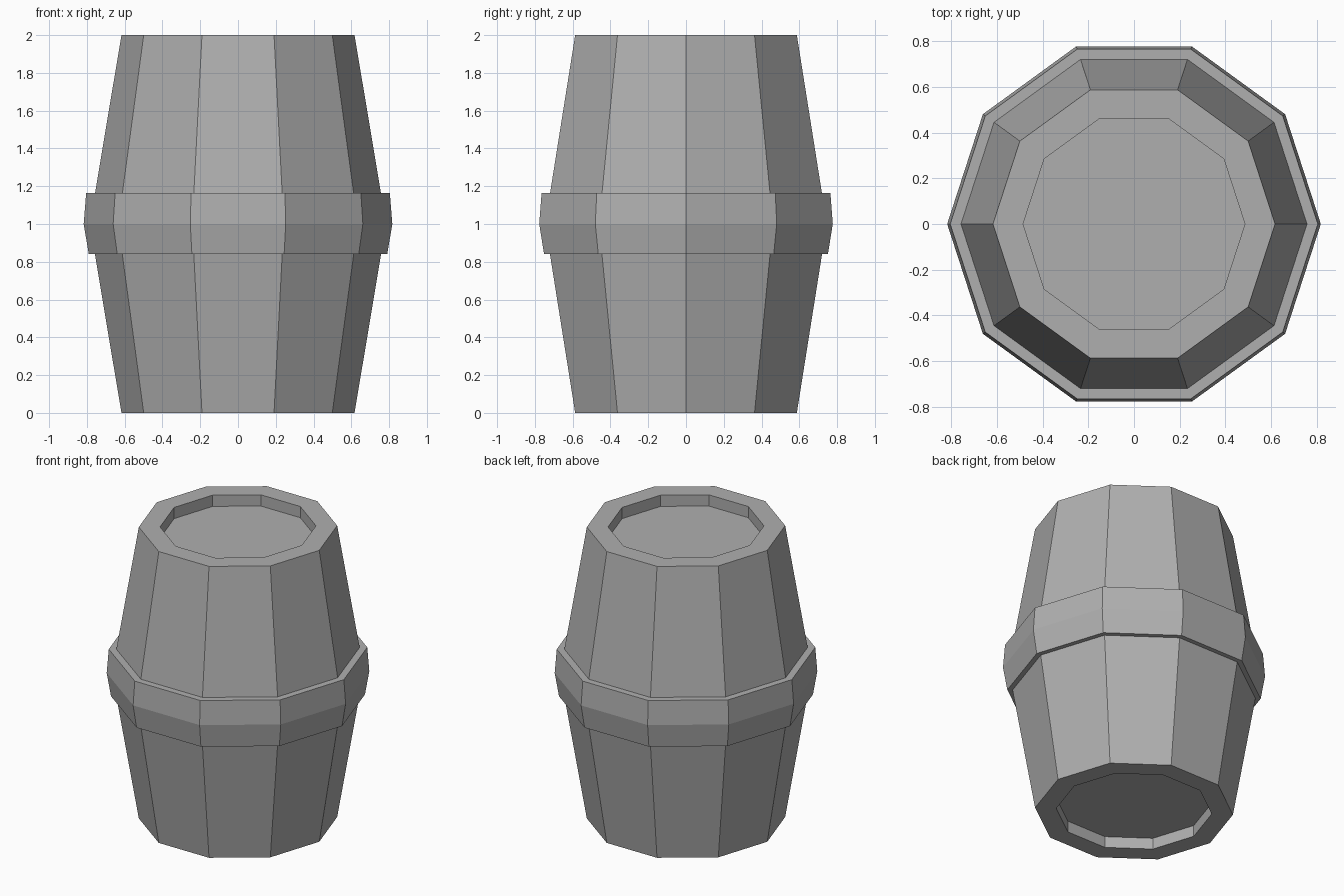
import bpy
import bmesh
from math import cos, sin, tau

if "Cube" in bpy.data.objects:
    bpy.data.objects.remove(bpy.data.objects["Cube"])

SIDES = 10

# Dark grey shared by both parts
grey = bpy.data.materials.new("dark_grey")
grey.diffuse_color = (0.43, 0.43, 0.43, 1)
grey.use_nodes = True
grey.node_tree.nodes["Principled BSDF"].inputs["Base Color"].default_value = grey.diffuse_color


def lathe(name, profile, closed=False):
    """Revolve (radius, z) points into a flat-faceted ten-sided part."""
    bm = bmesh.new()
    rings = [[bm.verts.new((r * cos(tau * i / SIDES), r * sin(tau * i / SIDES), z))
              for i in range(SIDES)] for r, z in profile]
    pairs = list(zip(rings, rings[1:]))
    if closed:
        pairs.append((rings[-1], rings[0]))
    else:
        bm.faces.new(rings[0])
        bm.faces.new(rings[-1])
    for low, high in pairs:
        for i in range(SIDES):
            j = (i + 1) % SIDES
            bm.faces.new((low[i], low[j], high[j], high[i]))
    bmesh.ops.recalc_face_normals(bm, faces=bm.faces)
    mesh = bpy.data.meshes.new(name)
    bm.to_mesh(mesh)
    bm.free()
    mesh.materials.append(grey)
    obj = bpy.data.objects.new(name, mesh)
    bpy.context.collection.objects.link(obj)
    return obj


# Tapered barrel body with a recessed lid at each end
rim, inset, depth, belly = 0.617, 0.485, 0.077, 0.784
lower = [(inset, depth), (inset, 0), (rim, 0)]
upper = [(r, 2 - z) for r, z in reversed(lower)]
lathe("barrel_body", lower + [(belly, 1)] + upper)

# Hoop around the middle, its inner side sunk into the body
lathe("middle_hoop", [(0.74, 0.84), (0.79, 0.84), (0.817, 1.0),
                      (0.804, 1.163), (0.74, 1.163)], closed=True)
